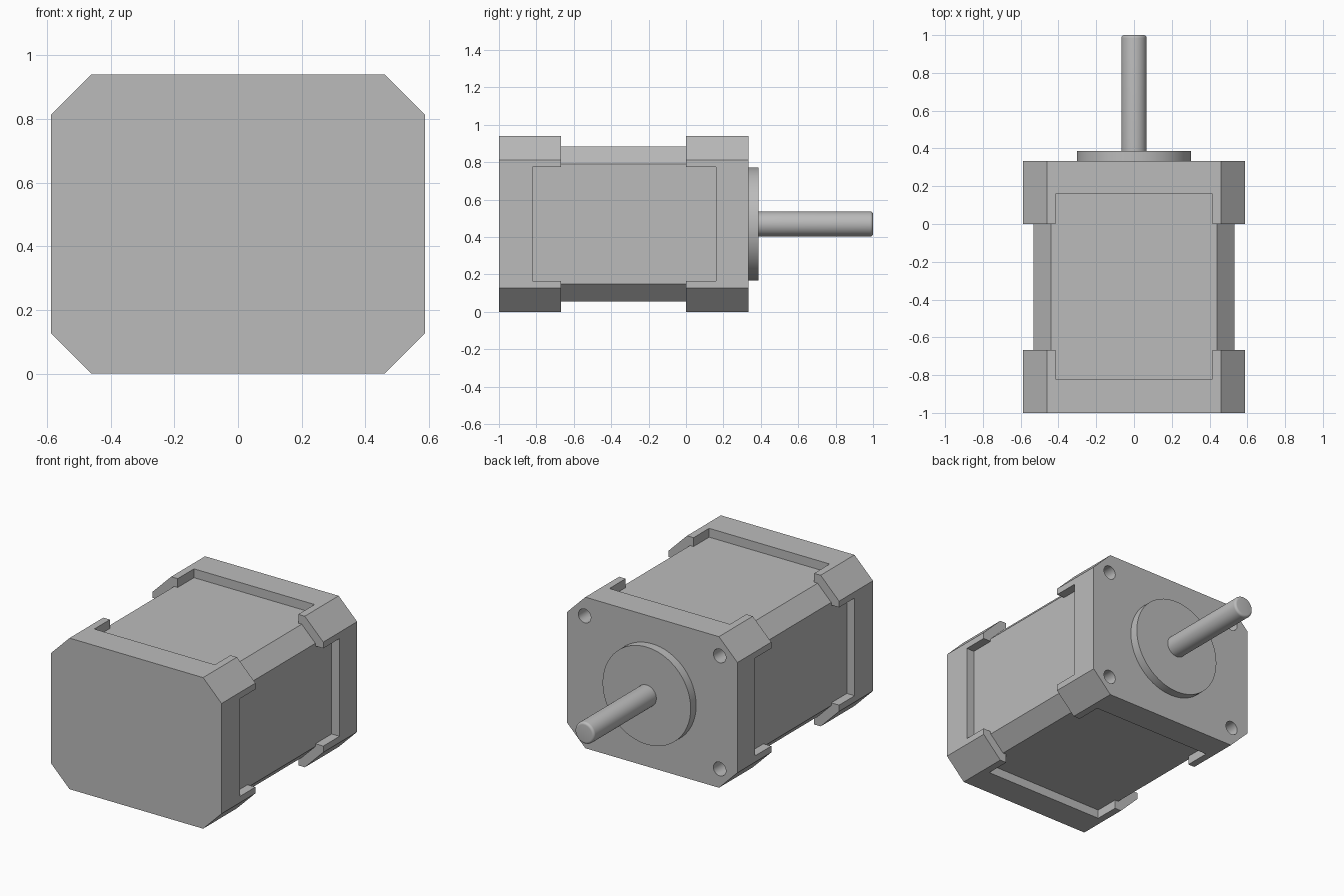
import bpy, bmesh, math
from mathutils import Vector

cube = bpy.data.objects.get("Cube")
if cube:
    bpy.data.objects.remove(cube, do_unlink=True)

ZC = 0.47                                   # height of the motor axis
grey = bpy.data.materials.new("Grey metal")
grey.use_nodes = True
COLOUR = (0.5, 0.5, 0.5, 1)
grey.diffuse_color = COLOUR
grey.node_tree.nodes["Principled BSDF"].inputs["Base Color"].default_value = COLOUR


def finish(name, bm):
    bmesh.ops.recalc_face_normals(bm, faces=bm.faces)
    mesh = bpy.data.meshes.new(name)
    bm.to_mesh(mesh)
    bm.free()
    obj = bpy.data.objects.new(name, mesh)
    bpy.context.collection.objects.link(obj)
    mesh.materials.append(grey)
    return obj


def prism(name, profile, y0, y1):
    """Extrude an (x, height from axis) outline along y."""
    bm = bmesh.new()
    face = bm.faces.new([bm.verts.new((x, y0, ZC + h)) for x, h in profile])
    new = bmesh.ops.extrude_face_region(bm, geom=[face])["geom"]
    bmesh.ops.translate(bm, vec=(0, y1 - y0, 0),
                        verts=[v for v in new if isinstance(v, bmesh.types.BMVert)])
    return finish(name, bm)


def box_outline(x0, x1, h0, h1):
    return [(x0, h0), (x1, h0), (x1, h1), (x0, h1)]


def lathe(name, profile, x=0, h=0, steps=64):
    """Spin a (radius, y) outline around an axis along y."""
    bm = bmesh.new()
    verts = [bm.verts.new((x + r, y, ZC + h)) for r, y in profile]
    edges = [bm.edges.new(pair) for pair in zip(verts, verts[1:])]
    bmesh.ops.spin(bm, geom=verts + edges, cent=(x, 0, ZC + h), axis=(0, 1, 0),
                   angle=math.tau, steps=steps)
    bmesh.ops.remove_doubles(bm, verts=bm.verts, dist=1e-5)
    return finish(name, bm)


def cut(target, cutter):
    mod = target.modifiers.new("cut", "BOOLEAN")
    mod.operation = "DIFFERENCE"
    mod.solver = "EXACT"
    mod.object = cutter
    bpy.context.view_layer.objects.active = target
    bpy.ops.object.modifier_apply(modifier=mod.name)
    bpy.data.objects.remove(cutter, do_unlink=True)


def smooth(obj):
    bpy.ops.object.select_all(action="DESELECT")
    obj.select_set(True)
    bpy.context.view_layer.objects.active = obj
    bpy.ops.object.shade_smooth_by_angle(angle=math.radians(30))


# Housing: chamfered block
W, H, C = 0.587, 0.47, 0.127                # half width, half height, chamfer
CW, CH, CC = 0.533, 0.415, 0.094            # same for the recessed core
quarter = [(W, H - C), (W - C, H)]
outline = (quarter + [(-x, h) for x, h in reversed(quarter)]
           + [(-x, -h) for x, h in quarter] + [(x, -h) for x, h in reversed(quarter)])
housing = prism("motor_housing", outline, -1, 0.333)

# Recessed panels on the four sides
PX, PH = 0.415, 0.304
for s in (-1, 1):
    cut(housing, prism("cutter", box_outline(-PX, PX, s * CH, s * 0.7), -0.82, 0.16))
    cut(housing, prism("cutter", box_outline(s * CW, s * 0.8, -PH, PH), -0.82, 0.16))

# Waist between the end caps, corner by corner, and the screw holes
corner = [(PX - 0.05, CH), (CW - CC, CH), (CW, CH - CC), (CW, PH - 0.05),
          (0.8, PH - 0.05), (0.8, 0.7), (PX - 0.05, 0.7)]
for sx in (-1, 1):
    for sh in (-1, 1):
        cut(housing, prism("cutter", [(x * sx, h * sh) for x, h in corner], -0.667, 0))
        cut(housing, lathe("cutter", [(0, 0.17), (0.043, 0.17), (0.043, 0.4), (0, 0.4)],
                           sx * 0.465, sh * 0.352, 32))

# Merge coplanar pieces of the housing
bm = bmesh.new()
bm.from_mesh(housing.data)
bmesh.ops.remove_doubles(bm, verts=bm.verts, dist=1e-5)
bmesh.ops.dissolve_limit(bm, angle_limit=math.radians(1), verts=bm.verts, edges=bm.edges)
bm.to_mesh(housing.data)
bm.free()
smooth(housing)

# Round mounting boss
smooth(lathe("mounting_boss", [(0, 0.32), (0.303, 0.32), (0.303, 0.387), (0, 0.387)], steps=96))

# Output shaft with a rounded tip
R, F = 0.067, 0.015
tip = [(R - F + F * math.cos(a), 1 - F + F * math.sin(a))
       for a in (math.radians(18 * i) for i in range(6))]
smooth(lathe("output_shaft", [(0, 0.37), (R, 0.37)] + tip + [(0, 1)]))
